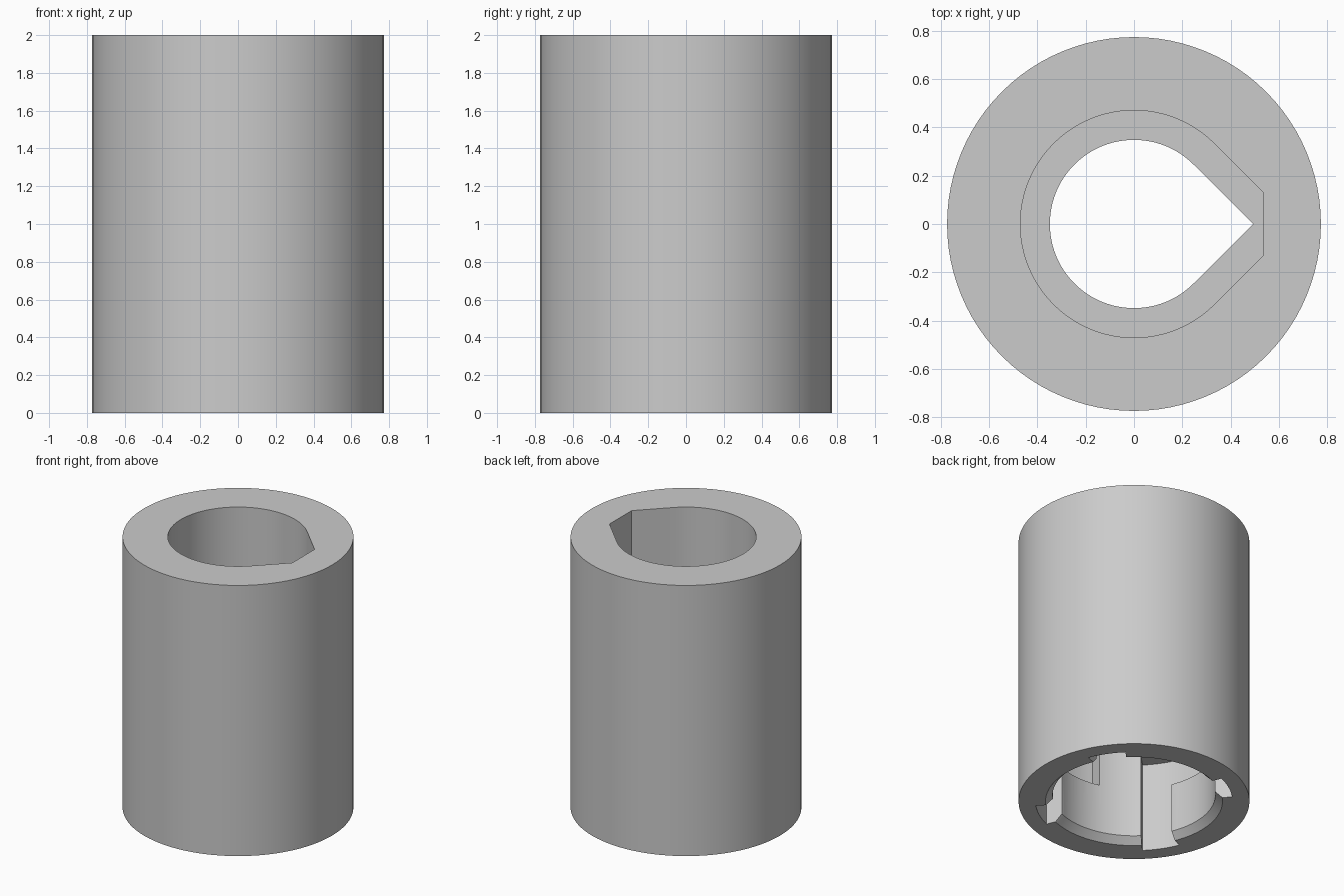
import bpy, bmesh
from math import sin, cos, radians, pi

cube = bpy.data.objects.get("Cube")
if cube:
    bpy.data.objects.remove(cube, do_unlink=True)

SEGMENTS = 96
grey = bpy.data.materials.new("plain grey")
grey.use_nodes = True
grey.diffuse_color = (0.6, 0.6, 0.6, 1)
grey.node_tree.nodes["Principled BSDF"].inputs["Base Color"].default_value = (0.6, 0.6, 0.6, 1)


def finish(name, bm):
    bmesh.ops.recalc_face_normals(bm, faces=bm.faces)
    mesh = bpy.data.meshes.new(name)
    bm.to_mesh(mesh)
    bm.free()
    mesh.materials.append(grey)
    obj = bpy.data.objects.new(name, mesh)
    bpy.context.collection.objects.link(obj)
    return obj


def circle(r):
    return [(r * cos(2 * pi * i / SEGMENTS), r * sin(2 * pi * i / SEGMENTS)) for i in range(SEGMENTS)]


def teardrop(r, limit):
    """Round outline with a 45 degree peak towards +x, cut flat at the limit."""
    steps = 72
    pts = []
    for i in range(steps + 1):
        a = pi / 4 + 1.5 * pi * i / steps
        pts.append((r * cos(a), r * sin(a)))
    tip = r * 2 ** 0.5
    if limit < tip:
        return pts + [(limit, limit - tip), (limit, tip - limit)]
    return pts + [(tip, 0)]


def loft(name, sections):
    """Closed solid through (outline, height) sections."""
    bm = bmesh.new()
    rings = [[bm.verts.new((x, y, z)) for x, y in outline] for outline, z in sections]
    for low, high in zip(rings, rings[1:]):
        for i in range(len(low)):
            j = (i + 1) % len(low)
            bm.faces.new((low[i], low[j], high[j], high[i]))
    bm.faces.new(rings[0])
    bm.faces.new(rings[-1])
    return finish(name, bm)


def bayonet_slots(name, count=4, start=225, step=2.5, leg=9, total=24):
    """L-shaped slots: an entry leg from below, then a sideways turn."""
    inner, outer = 0.48, 0.66
    levels = (-0.1, 0.41, 0.66)
    bm = bmesh.new()
    for k in range(count):
        for row, columns in enumerate((leg, total)):
            for c in range(columns):
                corners = ((c, row), (c + 1, row), (c + 1, row + 1), (c, row + 1))
                verts = []
                for col, level in corners:
                    a = radians(start - col * step + k * 360 / count)
                    verts.append(bm.verts.new((inner * cos(a), inner * sin(a), levels[level])))
                bm.faces.new(verts)
    bmesh.ops.remove_doubles(bm, verts=bm.verts, dist=0.0001)
    grown = bmesh.ops.extrude_face_region(bm, geom=bm.faces[:], use_keep_orig=True)
    for v in grown["geom"]:
        if isinstance(v, bmesh.types.BMVert):
            v.co.x *= outer / inner
            v.co.y *= outer / inner
    return finish(name, bm)


# Outer sleeve
sleeve = loft("sleeve", [(circle(0.773), 0), (circle(0.773), 2)])

# Cutters: chamfered socket, narrow passage, upper pocket, bayonet slots
socket = loft("socket_cutter", [(circle(0.643), -0.05), (circle(0.545), 0.048), (circle(0.545), 0.8)])
passage = loft("passage_cutter", [(teardrop(0.348, 1), 0.5), (teardrop(0.348, 1), 1.5)])
pocket = loft("pocket_cutter", [(teardrop(0.47, 0.535), 1.0), (teardrop(0.47, 0.535), 2.1)])
slots = bayonet_slots("slot_cutter")

bpy.ops.object.select_all(action='DESELECT')
sleeve.select_set(True)
bpy.context.view_layer.objects.active = sleeve
for cutter in (socket, passage, pocket, slots):
    cut = sleeve.modifiers.new(cutter.name, 'BOOLEAN')
    cut.operation = 'DIFFERENCE'
    cut.solver = 'EXACT'
    cut.object = cutter
    bpy.ops.object.modifier_apply(modifier=cut.name)
    bpy.data.objects.remove(cutter, do_unlink=True)

bpy.ops.object.shade_smooth_by_angle(angle=radians(25))
